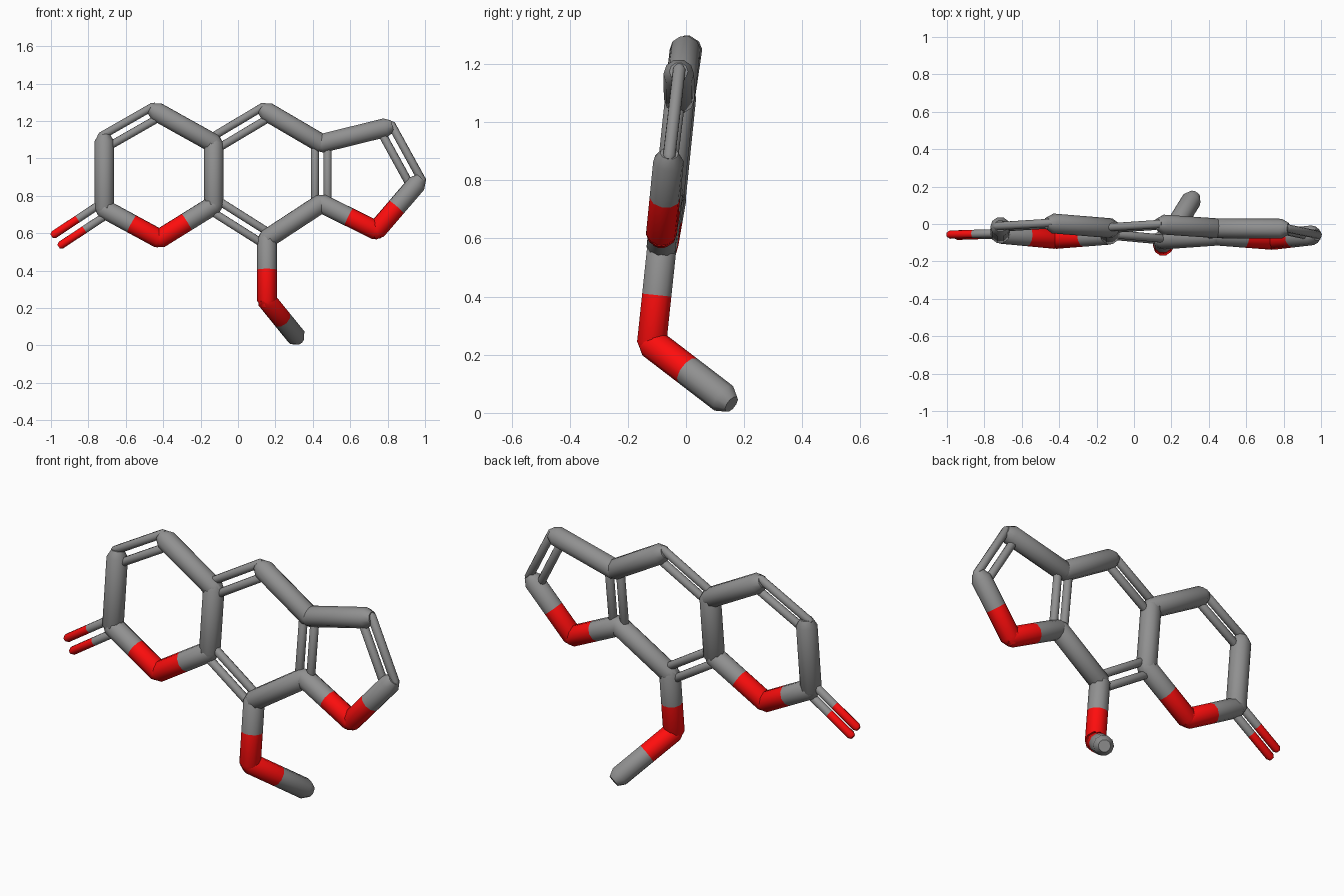
import bpy, bmesh, math
from mathutils import Vector

if "Cube" in bpy.data.objects:
    bpy.data.objects.remove(bpy.data.objects["Cube"])

R, THIN, GAP, SIDES = 0.053, 0.022, 0.034, 10


def paint(name, colour):
    mat = bpy.data.materials.new(name)
    mat.diffuse_color = (*colour, 1)
    mat.use_nodes = True
    mat.node_tree.nodes["Principled BSDF"].inputs["Base Color"].default_value = mat.diffuse_color
    return mat


red = paint("red", (1.0, 0.004, 0.004))
grey = paint("grey", (0.28, 0.28, 0.28))

# Atom positions, names starting with "o" are oxygen
atoms = {k: Vector(v) for k, v in {
    "c1": (-0.715, -0.052, 0.73), "o_keto": (-0.965, -0.06, 0.565),
    "c2": (-0.715, -0.015, 1.09), "c3": (-0.435, 0.003, 1.25),
    "c4": (-0.13, -0.022, 1.08), "c5": (-0.13, -0.057, 0.75),
    "o_ring": (-0.42, -0.08, 0.57), "c6": (0.155, -0.003, 1.25),
    "c7": (0.445, -0.023, 1.08), "c8": (0.445, -0.062, 0.76),
    "c9": (0.155, -0.083, 0.57), "c10": (0.79, -0.025, 1.165),
    "c11": (0.955, -0.06, 0.865), "o_furan": (0.74, -0.085, 0.615),
    "o_methoxy": (0.155, -0.118, 0.24), "c_methyl": (0.309, 0.13, 0.05)}.items()}

singles = [("c1", "c2"), ("c3", "c4"), ("c4", "c5"), ("c5", "o_ring"),
           ("o_ring", "c1"), ("c6", "c7"), ("c8", "c9"), ("c7", "c10"),
           ("c11", "o_furan"), ("o_furan", "c8"), ("c9", "o_methoxy"),
           ("o_methoxy", "c_methyl")]
doubles = [("c1", "o_keto"), ("c2", "c3"), ("c4", "c6"), ("c5", "c9"),
           ("c7", "c8"), ("c10", "c11")]
normal = Vector((0, 1, -0.11)).normalized()  # of the tilted ring plane


def rod(name, a, b, r, dome_a, dome_b, mat):
    """Stick from a to b with a low chamfered dome on the chosen ends."""
    length = (b - a).length
    profile = [(0, r), (length, r)]
    if dome_a:
        profile.insert(0, (-0.7 * r, 0.6 * r))
    if dome_b:
        profile.append((length + 0.7 * r, 0.6 * r))
    bm = bmesh.new()
    rings = [[bm.verts.new((rad * math.cos(2 * math.pi * i / SIDES),
                            rad * math.sin(2 * math.pi * i / SIDES), h))
              for i in range(SIDES)] for h, rad in profile]
    for lo, hi in zip(rings, rings[1:]):
        for i in range(SIDES):
            j = (i + 1) % SIDES
            bm.faces.new((lo[i], lo[j], hi[j], hi[i])).smooth = True
    for ring, domed in ((rings[0][::-1], dome_a), (rings[-1], dome_b)):
        bm.faces.new(ring).smooth = domed
    mesh = bpy.data.meshes.new(name)
    bm.to_mesh(mesh)
    bm.free()
    mesh.set_sharp_from_angle(angle=math.radians(60))
    mesh.materials.append(mat)
    ob = bpy.data.objects.new(name, mesh)
    ob.location = a
    ob.rotation_euler = (b - a).to_track_quat('Z', 'Y').to_euler()
    bpy.context.collection.objects.link(ob)


def bond(name, ka, kb, r, offset):
    """One stick, split at the middle where the colour changes."""
    a, b = atoms[ka] + offset, atoms[kb] + offset
    ma, mb = [red if k[0] == "o" else grey for k in (ka, kb)]
    if ma == mb:
        rod(name, a, b, r, True, True, ma)
    else:
        mid = (a + b) / 2
        rod(name + "_half", a, mid, r, True, False, ma)
        rod(name + "_half", mid, b, r, False, True, mb)


# Thick single bonds
for ka, kb in singles:
    bond("single_bond", ka, kb, R, Vector())

# Paired thin rods for double bonds, side by side in the ring plane
for ka, kb in doubles:
    side = (atoms[kb] - atoms[ka]).cross(normal).normalized() * GAP
    for s in (-1, 1):
        bond("double_bond", ka, kb, THIN, side * s)
